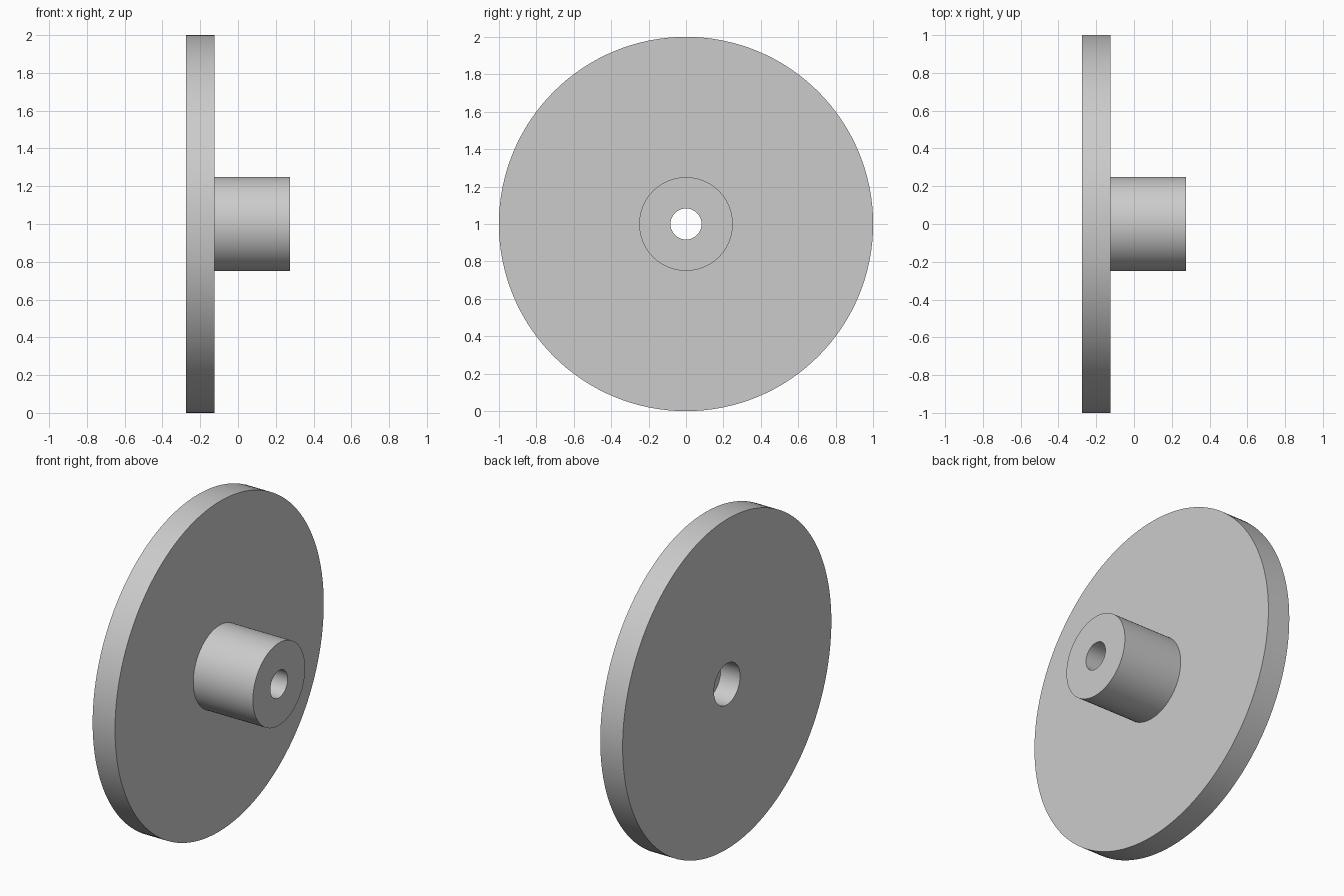
import bpy
import bmesh
import math

cube = bpy.data.objects.get("Cube")
if cube:
    bpy.data.objects.remove(cube, do_unlink=True)

SEGMENTS = 128
BACK, SHOULDER, TIP = -0.275, -0.125, 0.275
DISC_R, HUB_R, BORE_R, RECESS_R = 1.0, 0.25, 0.083, 0.125
RECESS_DEPTH = 0.13

grey = bpy.data.materials.new("plain grey")
grey.use_nodes = True
colour = (0.6, 0.6, 0.6, 1)
grey.diffuse_color = colour
grey.node_tree.nodes["Principled BSDF"].inputs["Base Color"].default_value = colour


def lathe(name, profile):
    """Revolve a closed (x, radius) profile around the wheel axis."""
    bm = bmesh.new()
    rings = []
    for x, r in profile:
        ring = []
        for i in range(SEGMENTS):
            a = 2 * math.pi * i / SEGMENTS
            ring.append(bm.verts.new((x, r * math.cos(a), 1 + r * math.sin(a))))
        rings.append(ring)
    for k, ring in enumerate(rings):
        following = rings[(k + 1) % len(rings)]
        for i in range(SEGMENTS):
            j = (i + 1) % SEGMENTS
            bm.faces.new((ring[i], ring[j], following[j], following[i]))
    bmesh.ops.recalc_face_normals(bm, faces=bm.faces)
    mesh = bpy.data.meshes.new(name)
    bm.to_mesh(mesh)
    bm.free()
    mesh.materials.append(grey)
    obj = bpy.data.objects.new(name, mesh)
    bpy.context.collection.objects.link(obj)
    bpy.ops.object.select_all(action='DESELECT')
    obj.select_set(True)
    bpy.context.view_layer.objects.active = obj
    bpy.ops.object.shade_smooth_by_angle(angle=math.radians(30))
    return obj


# Disc and hub in one solid, with a through bore and a wider recess at the back
lathe("flanged_disc", [
    (BACK, RECESS_R),
    (BACK, DISC_R),
    (SHOULDER, DISC_R),
    (SHOULDER, HUB_R),
    (TIP, HUB_R),
    (TIP, BORE_R),
    (BACK + RECESS_DEPTH, BORE_R),
    (BACK + RECESS_DEPTH, RECESS_R),
])
